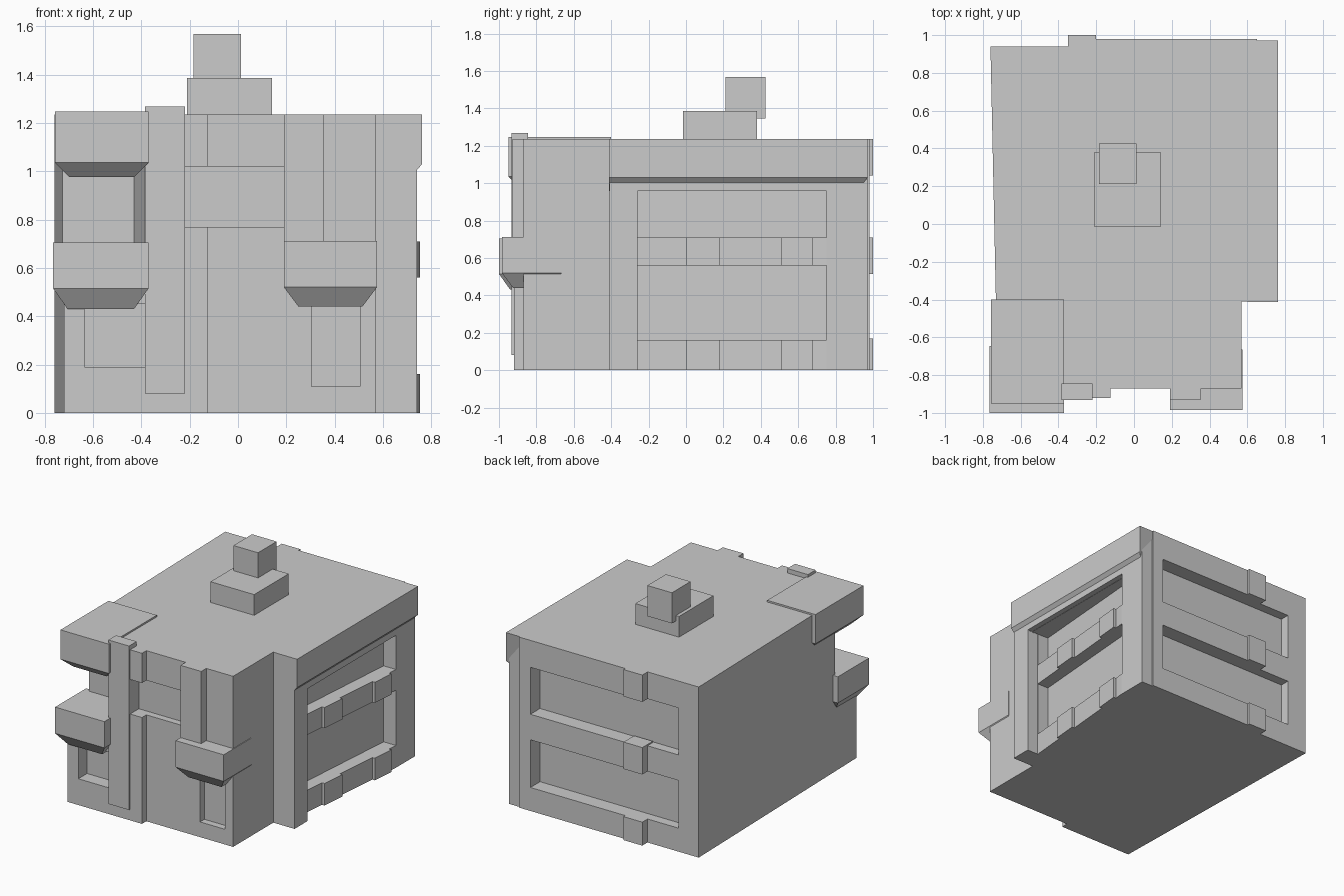
import bpy, bmesh

if "Cube" in bpy.data.objects:
    bpy.data.objects.remove(bpy.data.objects["Cube"])


def make(name, bm):
    bmesh.ops.recalc_face_normals(bm, faces=bm.faces)
    me = bpy.data.meshes.new(name)
    bm.to_mesh(me)
    bm.free()
    ob = bpy.data.objects.new(name, me)
    bpy.context.collection.objects.link(ob)
    return ob


def loft(name, low, high):
    """Solid between two matching rings of 3D points."""
    bm = bmesh.new()
    a = [bm.verts.new(p) for p in low]
    b = [bm.verts.new(p) for p in high]
    bm.faces.new(a[::-1])
    bm.faces.new(b)
    for i in range(len(a)):
        j = (i + 1) % len(a)
        bm.faces.new((a[i], a[j], b[j], b[i]))
    return make(name, bm)


def prism(name, plan, z0, z1):
    return loft(name, [(x, y, z0) for x, y in plan], [(x, y, z1) for x, y in plan])


def box(name, x0, x1, y0, y1, z0, z1):
    return prism(name, [(x0, y0), (x1, y0), (x1, y1), (x0, y1)], z0, z1)


def cut(body, cutter):
    mod = body.modifiers.new("cut", 'BOOLEAN')
    mod.operation, mod.solver, mod.object = 'DIFFERENCE', 'EXACT', cutter
    bpy.context.view_layer.objects.active = body
    bpy.ops.object.modifier_apply(modifier=mod.name)
    bpy.data.objects.remove(cutter, do_unlink=True)


def bay(name, x0, x1, y0, y1, z0, zc, z1, c=0.06):
    """Box whose underside tapers in by c below height zc."""
    bm = bmesh.new()
    rings = []
    for d, z in ((c, z0), (0, zc), (0, z1)):
        rings.append([bm.verts.new(p) for p in (
            (x0 + d, y0 + d, z), (x1 - d, y0 + d, z),
            (x1 - d, y1 - d, z), (x0 + d, y1 - d, z))])
    bm.faces.new(rings[0][::-1])
    bm.faces.new(rings[2])
    for a, b in zip(rings, rings[1:]):
        for i in range(4):
            j = (i + 1) % 4
            bm.faces.new((a[i], a[j], b[j], b[i]))
    return make(name, bm)


TOP = 1.235

# Main building block with slanted left wall and stepped front and back
body = prism("building", [
    (-0.72, -0.92), (-0.125, -0.92), (-0.125, -0.87), (0.57, -0.87), (0.57, -0.41),
    (0.74, -0.41), (0.74, 0.97), (0.65, 0.97), (0.65, 0.98), (-0.275, 0.98),
    (-0.275, 0.94), (-0.76, 0.94)], 0, TOP)

# Slanted right wall under the cornice, and its two long windows
cut(body, prism("cut", [(0.65, -0.26), (0.9, -0.26), (0.9, 0.75), (0.74, 0.75)], -0.1, 0.955))
for z0, z1 in ((0.16, 0.56), (0.71, 0.958)):
    cut(body, prism("cut", [(0.56, -0.259), (0.9, -0.259), (0.9, 0.752), (0.64, 0.752)], z0, z1))

# Back windows
for z0, z1 in ((0.17, 0.515), (0.70, 1.04)):
    cut(body, box("cut", -0.6, 0.56, 0.87, 1.1, z0, z1))

# Front recesses: left window, right door, middle window
for x0, x1, z0, z1 in ((-0.635, -0.38, 0.19, 0.45), (0.305, 0.505, 0.11, 0.46),
                       (-0.22, 0.19, 0.77, 1.02)):
    cut(body, box("cut", x0, x1, -1.1, -0.82, z0, z1))

# Open corner porch on the left between the two bays
cut(body, prism("cut", [(-0.9, -0.67), (-0.9, -1.1), (-0.353, -1.1), (-0.43, -0.67)], 0.6, 1.03))

# Bays and balconies with tapered undersides
bay("upper_left_bay", -0.757, -0.37, -0.95, -0.40, 0.975, 1.035, 1.247)
bay("lower_left_balcony", -0.765, -0.37, -1.0, -0.645, 0.43, 0.515, 0.705)
bay("right_balcony", 0.19, 0.575, -0.985, -0.665, 0.44, 0.52, 0.712)

# Front column and pilaster
box("front_column", -0.385, -0.22, -0.933, -0.845, 0.08, 1.267)
box("front_pilaster", 0.19, 0.355, -0.928, -0.85, 0.70, TOP)

# Right cornice with chamfered lower edge, trimmed at the back end
profile = [(0.60, 0.957), (0.70, 0.957), (0.762, 1.03), (0.762, TOP), (0.60, TOP)]
loft("right_cornice", [(x, -0.412, z) for x, z in profile],
     [(x, 0.912 if z < 1 else 0.972, z) for x, z in profile])

# Small blocks on the right wall bands, following the slant
for i, (y0, y1) in enumerate(((0.0, 0.18), (0.51, 0.68))):
    for z0, z1 in ((0, 0.16), (0.56, 0.71)):
        xa, xb = (0.67 + 0.089 * (y + 0.26) for y in (y0, y1))
        prism(f"right_wall_block_{i}", [(xa - 0.06, y0), (xa, y0), (xb, y1), (xb - 0.06, y1)], z0, z1)

# Back pilaster blocks
for z0, z1 in ((0, 0.17), (0.515, 0.71), (1.04, TOP)):
    box("back_block", -0.35, -0.2, 0.88, 1.0, z0, z1)

# Chimney
box("chimney_base", -0.21, 0.14, -0.015, 0.38, TOP - 0.02, 1.385)
box("chimney_top", -0.185, 0.012, 0.212, 0.425, 1.345, 1.567)
